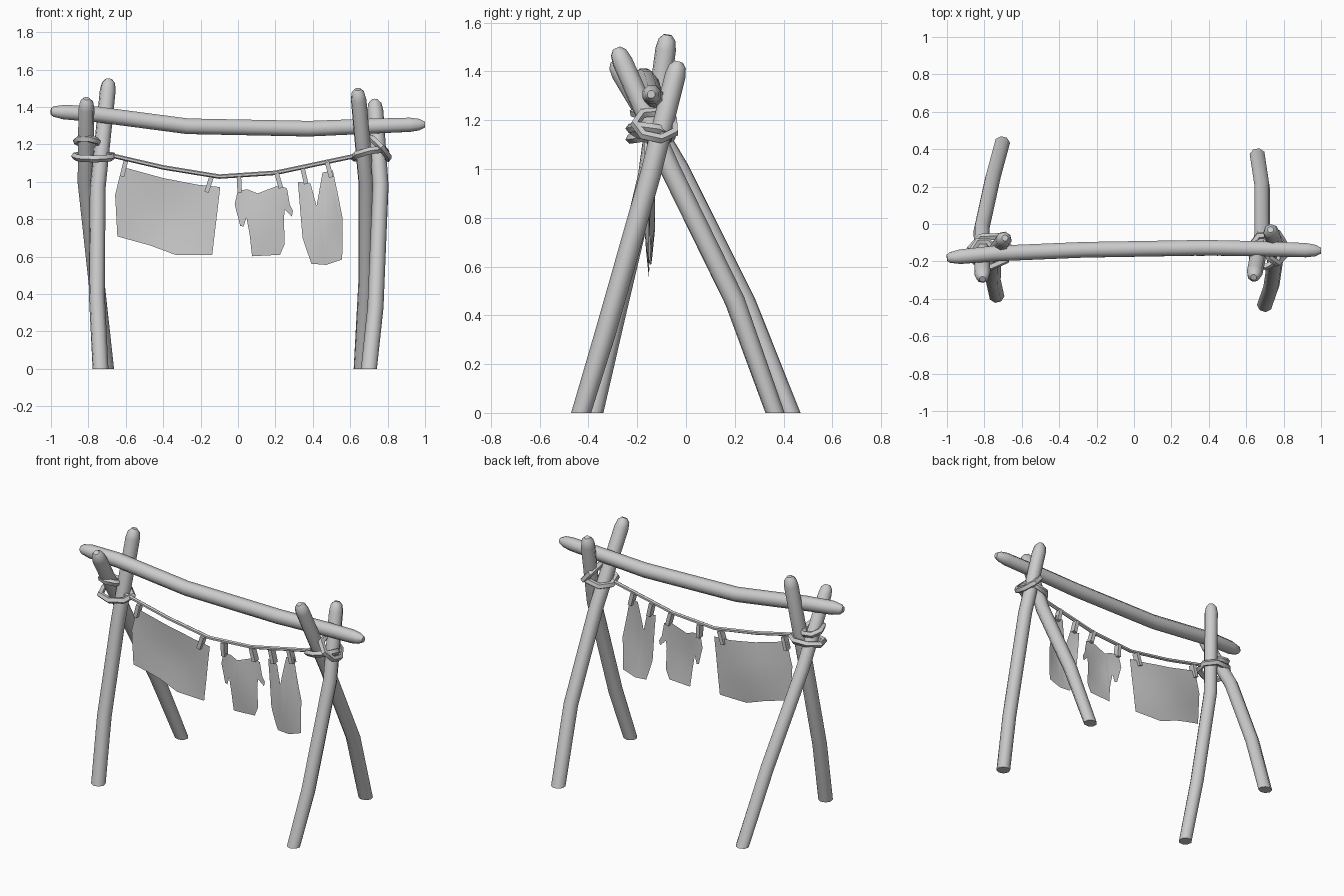
import bpy, bmesh, math
from mathutils import Vector, Matrix, Euler

if "Cube" in bpy.data.objects:
    bpy.data.objects.remove(bpy.data.objects["Cube"])


def finish(name, bm, smooth=True):
    bmesh.ops.recalc_face_normals(bm, faces=bm.faces[:])
    me = bpy.data.meshes.new(name)
    bm.to_mesh(me)
    bm.free()
    ob = bpy.data.objects.new(name, me)
    bpy.context.collection.objects.link(ob)
    if smooth:
        bpy.ops.object.select_all(action='DESELECT')
        ob.select_set(True)
        bpy.context.view_layer.objects.active = ob
        bpy.ops.object.shade_smooth_by_angle(angle=math.radians(50))
    return ob


def tube(name, pts, radii, sides=8, closed=False, flat_foot=False):
    """Sweep a polygon along a path of points."""
    bm = bmesh.new()
    pts = [Vector(p) for p in pts]
    n = len(pts)
    rings, prev = [], None
    for i, p in enumerate(pts):
        a = pts[i - 1] if (i > 0 or closed) else p
        b = pts[(i + 1) % n] if (i < n - 1 or closed) else p
        q = (b - a).to_track_quat('Z', 'Y') if prev is None else prev
        if prev is not None:
            q = (prev @ Vector((0, 0, 1))).rotation_difference(b - a) @ prev
        prev = q
        ring = []
        for k in range(sides):
            t = math.tau * (k + 0.5) / sides
            v = p + q @ (Vector((math.cos(t), math.sin(t), 0)) * radii[i])
            if flat_foot and i == 0:
                v.z = p.z
            ring.append(bm.verts.new(v))
        rings.append(ring)
    for i in range(n if closed else n - 1):
        r, s = rings[i], rings[(i + 1) % n]
        for k in range(sides):
            m = (k + 1) % sides
            bm.faces.new((r[k], r[m], s[m], s[k]))
    if not closed:
        bm.faces.new(rings[0])
        bm.faces.new(rings[-1])
    return finish(name, bm)


def rounded(pts, r):
    """Replace the last point of a path by a rounded tip."""
    pts = [Vector(p) for p in pts]
    tip, d = pts[-1], (pts[-1] - pts[-2]).normalized()
    return pts[:-1] + [tip - d * 0.06, tip - d * 0.02, tip], [r] * (len(pts)) + [r * 0.82, r * 0.4]


# four crossed legs
legs = {
    "left_front_leg": [(-0.735, -0.38, 0), (-0.755, -0.29, 0.40), (-0.75, -0.155, 0.97), (-0.69, -0.075, 1.55)],
    "left_back_leg": [(-0.705, 0.43, 0), (-0.755, 0.245, 0.45), (-0.815, -0.03, 1.0), (-0.81, -0.295, 1.445)],
    "right_front_leg": [(0.70, -0.43, 0), (0.735, -0.33, 0.33), (0.762, -0.145, 0.98), (0.73, -0.03, 1.44)],
    "right_back_leg": [(0.66, 0.365, 0), (0.685, 0.20, 0.46), (0.685, -0.065, 1.0), (0.64, -0.285, 1.495)],
}
for name, path in legs.items():
    tube(name, *rounded(path, 0.043), flat_foot=True)

# sagging cross beam, rounded at both ends
beam = [(-1.0, -0.182, 1.377), (-0.985, -0.18, 1.376), (-0.93, -0.175, 1.373), (-0.75, -0.158, 1.36),
        (-0.27, -0.138, 1.297), (0.38, -0.127, 1.284), (0.72, -0.133, 1.298),
        (0.92, -0.14, 1.305), (0.97, -0.142, 1.306), (1.0, -0.143, 1.306)]
tube("cross_beam", beam, [0.018, 0.03, 0.042, 0.045, 0.045, 0.045, 0.043, 0.041, 0.033, 0.017])

# rope lashings around the crossings


def lashing(name, c, rx, ry, tilt, r=0.02):
    rot = Euler([math.radians(t) for t in tilt]).to_matrix()
    pts = [Vector(c) + rot @ Vector((rx * math.cos(a), ry * math.sin(a), 0))
           for a in [math.tau * (i + 0.3) / 7 for i in range(7)]]
    tube(name, pts, [r] * 7, sides=5, closed=True)


lashing("left_lashing_low", (-0.77, -0.145, 1.135), 0.105, 0.085, (8, 0, 0))
lashing("left_lashing_high", (-0.805, -0.15, 1.215), 0.06, 0.065, (-15, 6, 0))
lashing("right_lashing_low", (0.705, -0.14, 1.15), 0.09, 0.09, (-10, -12, 0))
lashing("right_lashing_high", (0.755, -0.125, 1.18), 0.075, 0.085, (-8, 48, 0))

# hanging line
tube("clothes_line", [(-0.74, -0.15, 1.155), (-0.65, -0.15, 1.135), (-0.40, -0.15, 1.077), (-0.10, -0.15, 1.028),
                      (0.20, -0.15, 1.048), (0.60, -0.15, 1.133), (0.70, -0.14, 1.16)], [0.012] * 7, sides=6)

# pegs: x, z, lean
for i, (x, z, lean) in enumerate([(-0.61, 1.07, 14), (-0.155, 0.985, 18), (0.007, 0.985, -3),
                                  (0.218, 1.007, -16), (0.355, 1.03, -13), (0.487, 1.065, -15)]):
    bm = bmesh.new()
    bmesh.ops.create_cube(bm, size=1, matrix=Matrix.LocRotScale(
        Vector((x, -0.15, z)), Euler((0, math.radians(lean), 0)), Vector((0.024, 0.04, 0.085))))
    finish(f"peg_{i + 1}", bm, False)


def cloth(name, outline, billow):
    """Fill an x-z outline, refine it and push it out of plane."""
    bm = bmesh.new()
    bm.faces.new([bm.verts.new((x, 0, z)) for x, z in outline])
    bmesh.ops.triangulate(bm, faces=bm.faces[:])
    bmesh.ops.subdivide_edges(bm, edges=bm.edges[:], cuts=2, use_grid_fill=True)
    for v in bm.verts:
        v.co.y = -0.15 + billow(v.co.x, v.co.z)
    return finish(name, bm)


# sheet, shirt and trousers
cloth("sheet", [(-0.62, 1.08), (-0.40, 1.02), (-0.22, 0.985), (-0.095, 0.972), (-0.15, 0.77), (-0.138, 0.608),
                (-0.335, 0.61), (-0.47, 0.66), (-0.645, 0.708), (-0.657, 0.93)],
      lambda x, z: 0.025 * math.sin((x + 0.65) * 6) * math.sin((1.08 - z) * 6))
cloth("shirt", [(0.0, 0.957), (0.055, 0.958), (0.105, 0.938), (0.15, 0.942), (0.19, 0.965), (0.22, 0.982),
                (0.262, 0.965), (0.27, 0.89), (0.294, 0.845), (0.288, 0.815), (0.243, 0.86), (0.243, 0.74),
                (0.25, 0.668), (0.225, 0.61), (0.075, 0.602), (0.062, 0.72), (0.045, 0.81), (0.03, 0.815),
                (0.03, 0.76), (0.012, 0.765), (-0.018, 0.88)],
      lambda x, z: -0.015 * math.sin((x - 0.02) * 13) * math.sin((1.0 - z) * 8))
cloth("trousers", [(0.32, 1.0), (0.388, 0.99), (0.42, 0.87), (0.46, 0.755), (0.467, 0.90), (0.452, 1.05),
                   (0.507, 1.06), (0.535, 0.93), (0.56, 0.80), (0.557, 0.585), (0.47, 0.556), (0.392, 0.562),
                   (0.345, 0.70), (0.36, 0.81)],
      lambda x, z: -0.02 * math.sin((x - 0.34) * 14) * math.sin((1.06 - z) * 6))
